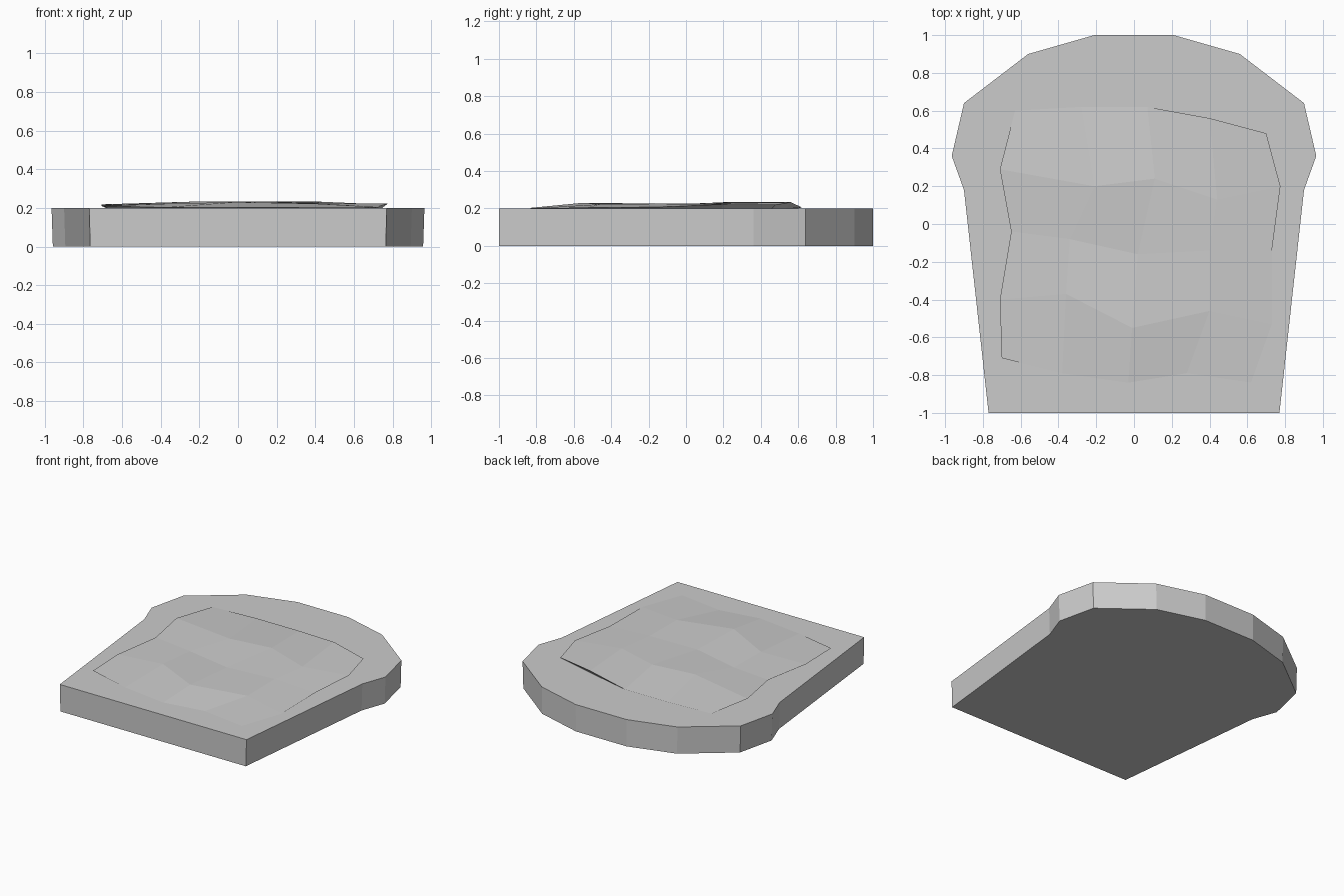
import bpy
import bmesh
from mathutils import Vector

cube = bpy.data.objects.get("Cube")
if cube:
    bpy.data.objects.remove(cube, do_unlink=True)

SLAB_TOP = 0.2


def make_material(name, colour):
    mat = bpy.data.materials.new(name)
    mat.use_nodes = True
    mat.diffuse_color = colour
    mat.node_tree.nodes["Principled BSDF"].inputs["Base Color"].default_value = colour
    return mat


def finish(name, bm, mat):
    bmesh.ops.recalc_face_normals(bm, faces=bm.faces)
    mesh = bpy.data.meshes.new(name)
    bm.to_mesh(mesh)
    bm.free()
    mesh.materials.append(mat)
    obj = bpy.data.objects.new(name, mesh)
    bpy.context.collection.objects.link(obj)
    return obj


grey = make_material("plain grey", (0.6, 0.6, 0.6, 1))

# Slice: mirrored half outline, extruded with a slight taper to the bottom
half = [(0.77, -1), (0.9, 0.18), (0.965, 0.36), (0.9, 0.64), (0.56, 0.9), (0.21, 1)]
outline = half + [(-x, y) for x, y in reversed(half)]

bm = bmesh.new()
bottom = bm.faces.new([bm.verts.new((x * 0.993, y, 0)) for x, y in outline])
result = bmesh.ops.extrude_face_region(bm, geom=[bottom], use_keep_orig=True)
top_verts = [v for v in result["geom"] if isinstance(v, bmesh.types.BMVert)]
for v in top_verts:
    v.co.x /= 0.993
    v.co.z = SLAB_TOP
finish("bread_slice", bm, grey)

# Spread: uneven sheet, rows from front to back, height in thousandths
rows = [
    [(-.70, -.71, 10), (-.38, -.79, 3), (-.03, -.84, 2), (.28, -.79, 2), (.62, -.84, 2)],
    [(-.71, -.40, 12), (-.36, -.37, 22), (-.01, -.55, 30), (.40, -.46, 22), (.73, -.53, 4)],
    [(-.65, -.04, 16), (-.34, -.08, 11), (.02, -.16, 18), (.40, -.14, 25), (.73, -.14, 8)],
    [(-.71, .29, 18), (-.21, .20, 33), (.11, .24, 34), (.44, .13, 25), (.775, .20, 22)],
    [(-.63, .60, 4), (-.28, .62, 5), (.07, .62, 5), (.40, .56, 33), (.70, .48, 20)],
]

bm = bmesh.new()
grid = [[bm.verts.new((x, y, SLAB_TOP + h / 1000)) for x, y, h in row] for row in rows]
for near, far in zip(grid, grid[1:]):
    for i in range(len(near) - 1):
        bm.faces.new((near[i], near[i + 1], far[i + 1], far[i]))

# Rim of the spread, tucked in and down to the slice
rim = [e for e in bm.edges if e.is_boundary]
skirt = bmesh.ops.extrude_edge_only(bm, edges=rim)
centre = Vector((0, -0.1))
for v in skirt["geom"]:
    if isinstance(v, bmesh.types.BMVert):
        v.co.xy = centre + (v.co.xy - centre) * 0.96
        v.co.z = SLAB_TOP - 0.002
finish("spread", bm, grey)
